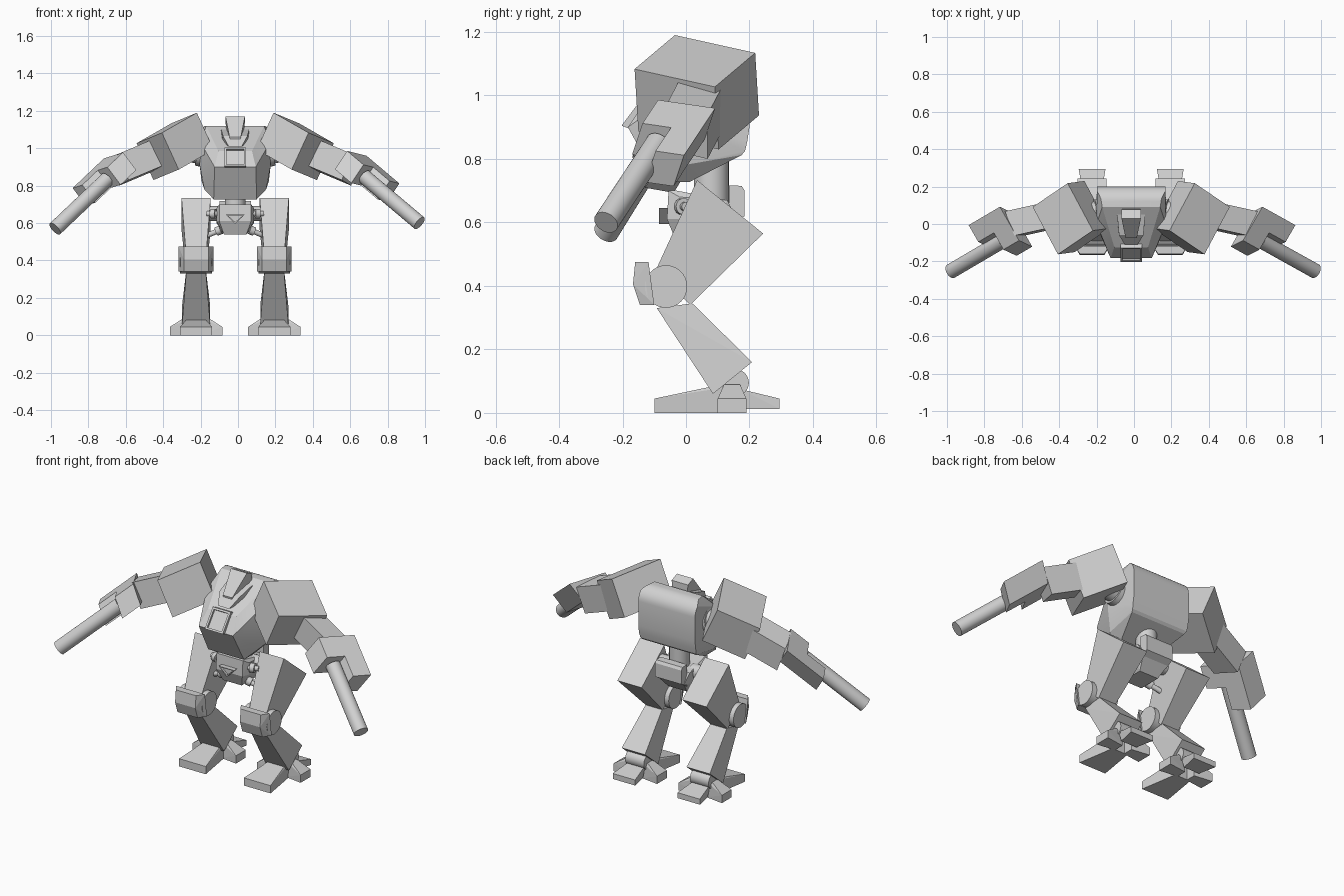
import bpy, bmesh, math
from mathutils import Vector, Matrix

if "Cube" in bpy.data.objects:
    bpy.data.objects.remove(bpy.data.objects["Cube"])

grey = bpy.data.materials.new("plain_grey")
grey.diffuse_color = (0.64, 0.64, 0.64, 1)
grey.use_nodes = True
grey.node_tree.nodes["Principled BSDF"].inputs["Base Color"].default_value = grey.diffuse_color
CX = -0.015  # body centre line


def finish(name, bm, smooth=False):
    bmesh.ops.recalc_face_normals(bm, faces=bm.faces)
    me = bpy.data.meshes.new(name)
    bm.to_mesh(me)
    bm.free()
    me.materials.append(grey)
    ob = bpy.data.objects.new(name, me)
    bpy.context.collection.objects.link(ob)
    ob.location.x = CX
    if smooth:
        bpy.ops.object.select_all(action='DESELECT')
        ob.select_set(True)
        bpy.context.view_layer.objects.active = ob
        bpy.ops.object.shade_smooth_by_angle(angle=math.radians(20))
    return ob


def hull(name, pts, smooth=False, inset=None):
    """Convex solid around points; inset = (direction, width, depth) recesses a panel."""
    bm = bmesh.new()
    for p in pts:
        bm.verts.new(p)
    bmesh.ops.convex_hull(bm, input=bm.verts[:])
    bmesh.ops.dissolve_limit(bm, angle_limit=0.03, verts=bm.verts[:], edges=bm.edges[:])
    bmesh.ops.recalc_face_normals(bm, faces=bm.faces)
    if inset:
        d, width, depth = inset
        f = max(bm.faces, key=lambda f: f.normal.dot(Vector(d).normalized()))
        n = f.normal.copy()
        bmesh.ops.inset_region(bm, faces=[f], thickness=width)
        ext = bmesh.ops.extrude_face_region(bm, geom=[f])
        vs = [v for v in ext["geom"] if isinstance(v, bmesh.types.BMVert)]
        bmesh.ops.translate(bm, vec=-n * depth, verts=vs)
        if f.is_valid:
            bmesh.ops.delete(bm, geom=[f], context='FACES_ONLY')
    return finish(name, bm, smooth)


def rod(name, a, b, r, r2=None, seg=32):
    a, b = Vector(a), Vector(b)
    bm = bmesh.new()
    rot = (b - a).to_track_quat('Z', 'Y').to_matrix().to_4x4()
    bmesh.ops.create_cone(bm, cap_ends=True, segments=seg, radius1=r, radius2=r2 or r,
                          depth=(b - a).length, matrix=Matrix.Translation((a + b) / 2) @ rot)
    return finish(name, bm, True)


def block(c, u, v, w):
    """Eight corners of a box from one corner and three edge vectors."""
    c, u, v, w = map(Vector, (c, u, v, w))
    return [c + u * i + v * j + w * k for i in (0, 1) for j in (0, 1) for k in (0, 1)]


def both(pts):
    return [(s * x, y, z) for x, y, z in pts for s in (-1, 1)]


# Torso: rounded back, pointed nose, tapered belly
back = [(.155 + .028 * min(1, i / 4), .12 + .08 * math.sin(i * math.pi / 16),
         1.04 + .08 * math.cos(i * math.pi / 16)) for i in range(9)]
under = [(.183, .20, .90), (.183, .193, .855), (.18, .186, .825), (.175, .175, .812),
         (.165, .05, .79)]
hull("torso", both(back + under + [
    (.155, .09, 1.12), (.185, 0, 1.03), (.19, 0, .91), (.165, -.01, .78),
    (.11, -.183, .90), (.09, -.125, .985), (.115, -.088, .727), (.115, .01, .727)]), smooth=True)

# Cockpit hatch with recessed panel
hull("hatch", both(block((0, -.203, .905), (.058, 0, 0), (0, .075, .10), (0, .05, -.02))),
     inset=((0, -.8, .6), .016, .012))

# Head crest and collar
hull("collar", both([(.075, .05, 1.10), (.065, -.06, 1.065), (.035, -.11, 1.01), (.075, .04, 1.03)]))
hull("head", both([(.053, .078, 1.15), (.052, .03, 1.17), (.045, .08, 1.08),
                   (.03, -.075, 1.06), (.022, -.07, 1.025), (.03, .04, 1.04)]))

# Waist and pelvis
rod("waist", (0, .08, .62), (0, .08, .83), .055)
hull("pelvis", both([(.10, .13, .67), (.10, -.02, .68), (.085, -.055, .70), (.085, -.03, .70),
                     (.10, .10, .60), (.10, -.02, .61), (.085, -.06, .61),
                     (.06, -.03, .54), (.06, .10, .54), (.085, .16, .61)]))
hull("pelvis_back", both([(.085, .135, .717), (.085, .175, .715), (.085, .185, .70),
                          (.085, .185, .62), (.085, .135, .59)]))
hull("pelvis_emblem", [(x, y, z) for x, z in ((-.05, .645), (.05, .645), (0, .595))
                       for y in (-.085, -.04)], inset=((0, -1, 0), .01, .012))

for s, side in ((1, "right"), (-1, "left")):
    def m(pts):
        return [(s * x, y, z) for x, y, z in pts]

    # Hip joints and lower strut
    rod(side + "_hip", *m([(.07, .06, .65), (.17, .06, .65)]), .04)
    rod(side + "_hip_piston", *m([(.08, -.02, .65), (.15, .0, .65)]), .014)
    rod(side + "_hip_collar", *m([(.105, -.013, .65), (.13, -.006, .65)]), .026)
    rod(side + "_strut", *m([(.05, -.01, .575), (.16, .02, .53)]), .014)
    rod(side + "_strut_collar", *m([(.075, -.003, .565), (.10, .004, .555)]), .024)

    # Shoulder joint and shoulder armour
    rod(side + "_shoulder_joint", *m([(.12, .06, .96), (.30, .06, 1.0)]), .06)
    rod(side + "_shoulder_ring", *m([(.165, .06, .97), (.20, .06, .978)]), .072)
    hull(side + "_shoulder", m(block((.205, -.035, 1.19), (.187, -.127, -.107),
                                     (.135, .253, -.056), (-.09, .012, -.197))))
    # Upper arm
    hull(side + "_upper_arm", m(block((.625, -.062, .970), (-.225, .05, .095),
                                      (.05, .13, -.03), (-.055, 0, -.14))))

    # Forearm: elbow block, outer guard and barrel; the left one hangs slightly lower
    drop = Matrix.Identity(3) if s > 0 else Matrix.Rotation(math.radians(3.4), 3, 'Y')
    elbow = Vector((.46, 0, .95))

    def fore(pts):
        return m([drop @ (Vector(p) - elbow) + elbow for p in pts])

    start = Vector((.702, .092, .96))
    along = Vector((.70, -.39, -.59)).normalized()
    across = Vector((-.052, -.09, .013))
    down = Vector((-.065, -.033, -.098))
    hull(side + "_elbow", fore(block(start, across * 2, down, along * .125)))
    hull(side + "_arm_guard", fore(block(start, across, down, along * .25)))
    muzzle = Vector((.985, -.252, .60))
    rod(side + "_barrel", *fore([muzzle - along * .42, muzzle]), .04)

    # Legs: solids described by half width, y and z around the leg centre
    def leg(name, pts, **kw):
        hull(side + "_" + name, m([(.209 + k * h, y, z) for h, y, z in pts for k in (-1, 1)]), **kw)

    leg("thigh", [(.078, .035, .733), (.078, .243, .565), (.055, .013, .34), (.055, -.095, .45)])
    rod(side + "_knee", *m([(.209 - .085, -.063, .398), (.209 + .085, -.063, .398)]), .067)
    leg("knee_pad", [(.065, -.16, .475), (.093, -.118, .475), (.065, -.167, .405),
                     (.093, -.11, .41), (.065, -.145, .34), (.093, -.10, .34)])
    leg("shin", [(.053, -.092, .33), (.053, .02, .345), (.075, .208, .16), (.075, .085, .06)])
    rod(side + "_ankle", *m([(.209 - .06, .155, .095), (.209 + .06, .155, .095)]), .043)

    # Foot: front toe, rear toe, two side toes
    leg("front_toe", [(.086, -.10, 0), (.086, -.10, .045), (.05, .09, .085),
                      (.05, .12, .08), (.05, .12, 0)])
    leg("rear_toe", [(.072, .295, .013), (.072, .295, .045), (.05, .19, .013), (.05, .17, .075)])
    for k, where in ((1, "outer"), (-1, "inner")):
        hull(side + "_" + where + "_toe", m([(.209 + k * x, y, z) for x, y, z in (
            (.14, .10, 0), (.14, .19, 0), (.14, .10, .045), (.14, .19, .045),
            (.03, .115, 0), (.03, .175, 0), (.07, .12, .09), (.07, .17, .09),
            (.03, .12, .09), (.03, .17, .09))]))
